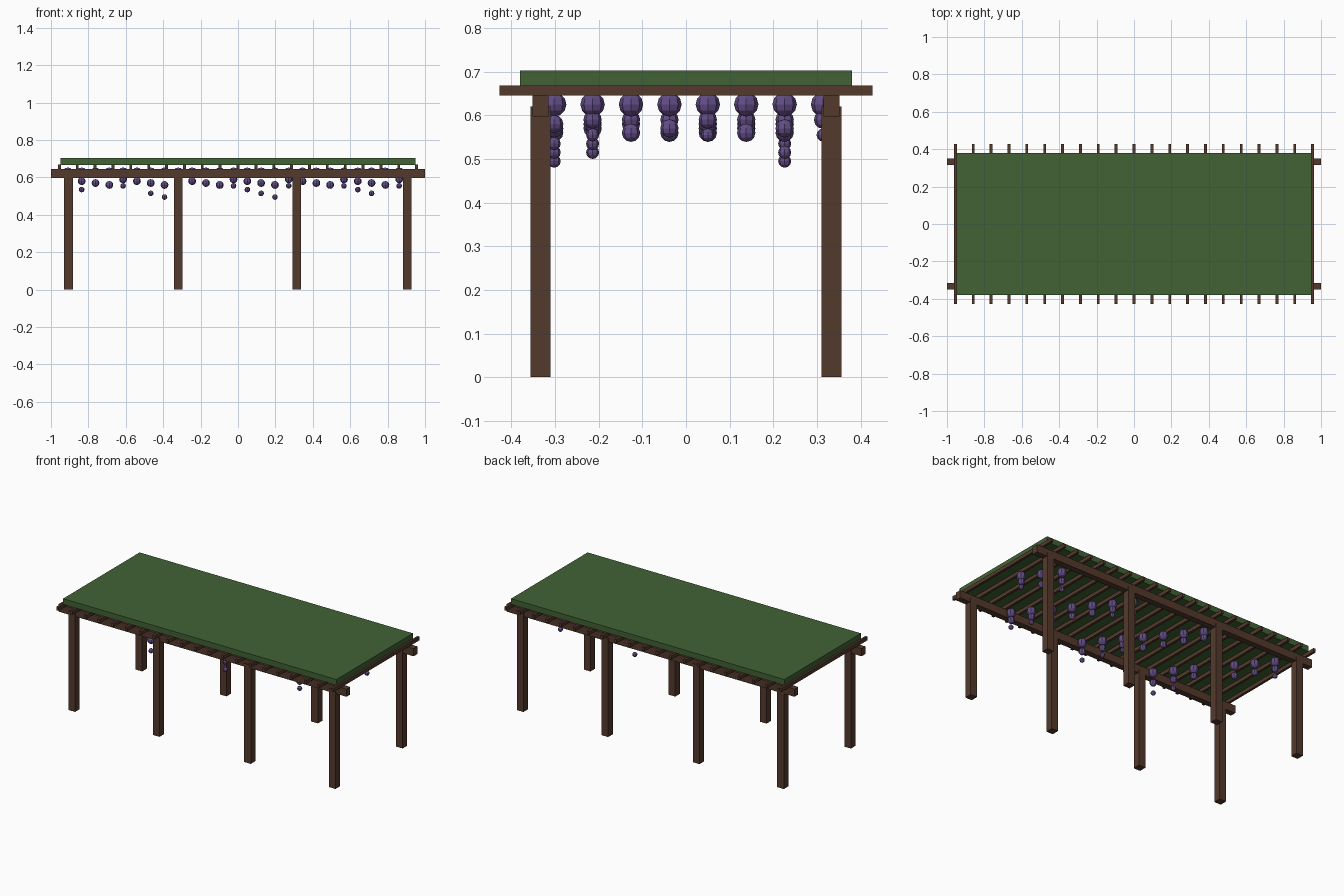
import bpy
import bmesh
from mathutils import Matrix, Vector

cube = bpy.data.objects.get("Cube")
if cube:
    bpy.data.objects.remove(cube, do_unlink=True)


def make_material(name, rgb):
    mat = bpy.data.materials.new(name)
    mat.use_nodes = True
    colour = (*rgb, 1)
    mat.diffuse_color = colour
    mat.node_tree.nodes["Principled BSDF"].inputs["Base Color"].default_value = colour
    return mat


wood = make_material("dark brown wood", (0.088, 0.042, 0.026))
leaf = make_material("leaf green", (0.053, 0.122, 0.034))
grape = make_material("grape purple", (0.125, 0.075, 0.24))


def finish(name, bm, mat):
    mesh = bpy.data.meshes.new(name)
    bm.to_mesh(mesh)
    bm.free()
    mesh.materials.append(mat)
    obj = bpy.data.objects.new(name, mesh)
    bpy.context.collection.objects.link(obj)
    return obj


def box(name, centre, size, mat):
    bm = bmesh.new()
    matrix = Matrix.Translation(centre) @ Matrix.Diagonal((*size, 1))
    bmesh.ops.create_cube(bm, size=1, matrix=matrix)
    return finish(name, bm, mat)


# Two rows of posts, each carrying a long beam
for side, y in (("front", -0.333), ("back", 0.333)):
    for x in (-0.906, -0.32, 0.315, 0.904):
        box(side + "_post", (x, y, 0.31), (0.046, 0.046, 0.62), wood)
    box(side + "_beam", (0, y, 0.621), (2, 0.037, 0.048), wood)

# Cross rafters
for i in range(21):
    x = (i - 10) * 0.0955
    box("rafter", (x, 0, 0.6565), (0.015, 0.854, 0.023), wood)

# Leafy canopy slab
box("leaf_canopy", (0, 0, 0.685), (1.9, 0.76, 0.036), leaf)

# Hanging grape bunches in diagonal rows, with four lengths
long_bunches = {0, 1, 4, 6, 7, 12, 13, 14, 15, 16, 20, 21, 22, 24}
for j in range(25):
    row = -j % 7 if j else 7
    top = Vector((-0.9095 + j * 0.0738, -0.302 + row * 0.088, 0.625))
    drop = 0.035 + 0.01 * (j % 4)
    radii = (0.028, 0.021, 0.015) if j in long_bunches else (0.028, 0.021)
    bm = bmesh.new()
    for tier, radius in enumerate(radii):
        place = Matrix.Translation(top - Vector((0, 0, drop * tier)))
        bmesh.ops.create_uvsphere(bm, u_segments=8, v_segments=6, radius=radius, matrix=place)
    finish("grape_bunch", bm, grape)
